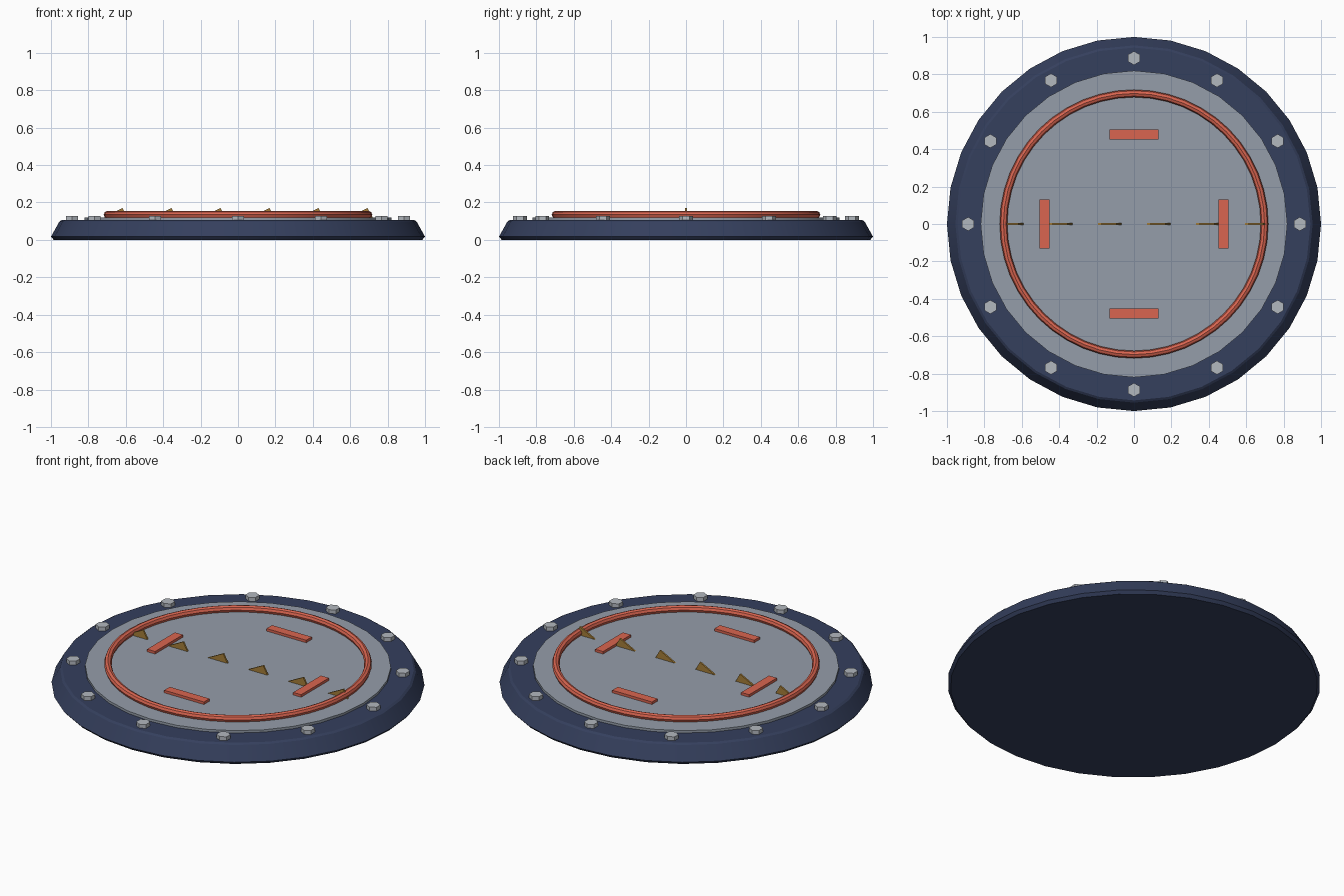
import bpy, bmesh, math
from math import pi, sin, cos

if "Cube" in bpy.data.objects:
    bpy.data.objects.remove(bpy.data.objects["Cube"])


def material(name, rgb):
    m = bpy.data.materials.new(name)
    m.diffuse_color = (*rgb, 1)
    m.use_nodes = True
    m.node_tree.nodes["Principled BSDF"].inputs["Base Color"].default_value = m.diffuse_color
    return m


NAVY = material("navy", (0.035, 0.05, 0.11))
STEEL = material("steel", (0.30, 0.34, 0.40))
BOLT = material("bolt_metal", (0.45, 0.48, 0.52))
RED = material("red", (0.70, 0.13, 0.08))
BRASS = material("brass", (0.38, 0.21, 0.04))


def finish(name, mat, smooth=False):
    o = bpy.context.object
    o.name = name
    o.data.materials.append(mat)
    if smooth:
        bpy.ops.object.shade_smooth_by_angle(angle=math.radians(25))
    return o


def mesh_object(name, verts, faces, mat, smooth=False):
    me = bpy.data.meshes.new(name)
    me.from_pydata(verts, [], faces)
    bm = bmesh.new()
    bm.from_mesh(me)
    bmesh.ops.recalc_face_normals(bm, faces=bm.faces)
    bm.to_mesh(me)
    bm.free()
    o = bpy.data.objects.new(name, me)
    bpy.context.collection.objects.link(o)
    bpy.ops.object.select_all(action='DESELECT')
    o.select_set(True)
    bpy.context.view_layer.objects.active = o
    return finish(name, mat, smooth)


def lathe(name, profile, sides, mat, smooth=True):
    """Closed solid of revolution from (radius, z) points."""
    verts = [(r * sin(2 * pi * i / sides), r * cos(2 * pi * i / sides), z)
             for r, z in profile for i in range(sides)]
    faces = [(k * sides + i, k * sides + (i + 1) % sides,
              (k + 1) * sides + (i + 1) % sides, (k + 1) * sides + i)
             for k in range(len(profile) - 1) for i in range(sides)]
    last = (len(profile) - 1) * sides
    faces += [tuple(range(sides)), tuple(range(last, last + sides))]
    return mesh_object(name, verts, faces, mat, smooth)


# Sloped base and raised plate
lathe("base", [(0.985, 0), (1.0, 0.017), (0.955, 0.098), (0.943, 0.106)], 32, NAVY)
lathe("plate", [(0.82, 0.08), (0.82, 0.12)], 32, STEEL)

# Raised ring
bpy.ops.mesh.primitive_torus_add(major_radius=0.698, minor_radius=0.02, major_segments=48,
                                 minor_segments=8, location=(0, 0, 0.135))
finish("ring", RED, True)

# Hexagonal bolts around the rim
for i in range(12):
    a = 2 * pi * i / 12
    bpy.ops.mesh.primitive_cylinder_add(vertices=6, radius=0.037, depth=0.04,
                                        location=(0.887 * cos(a), 0.887 * sin(a), 0.109))
    finish(f"bolt_{i}", BOLT)

# Four marker bars
for i in range(4):
    a = pi / 2 * i
    bpy.ops.mesh.primitive_cube_add(size=1, location=(0.478 * cos(a), 0.478 * sin(a), 0.125),
                                    rotation=(0, 0, a))
    bpy.context.object.scale = (0.052, 0.26, 0.02)
    finish(f"marker_bar_{i}", RED)

# Row of thin upright fins
for i in range(6):
    x = -0.655 + 0.262 * i
    tri = [(x - 0.066, 0.118), (x + 0.066, 0.118), (x + 0.037, 0.17)]
    verts = [(px, y, pz) for y in (-0.005, 0.005) for px, pz in tri]
    mesh_object(f"fin_{i}", verts, [(0, 1, 2), (3, 4, 5), (0, 1, 4, 3), (1, 2, 5, 4), (2, 0, 3, 5)],
                BRASS)
